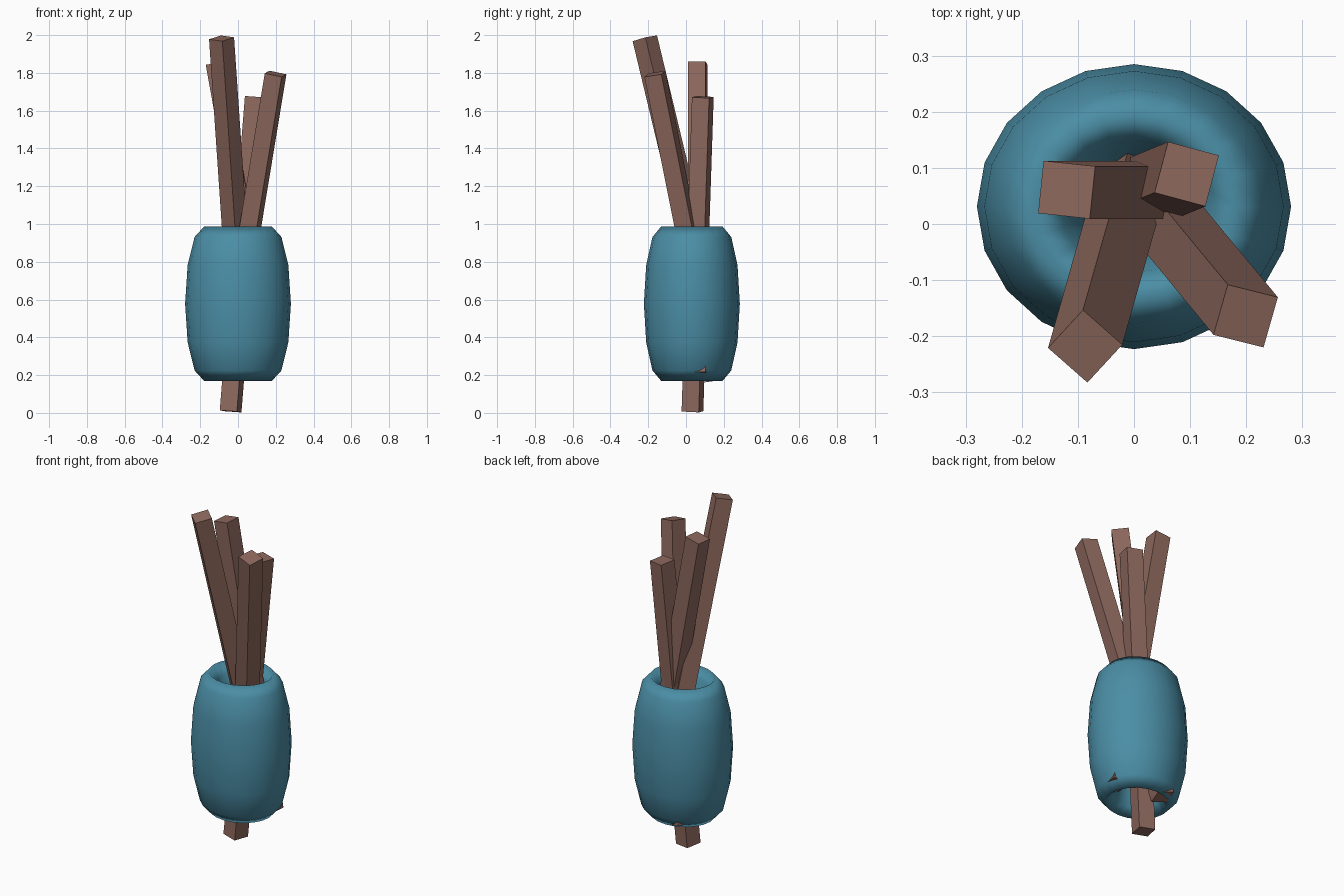
import bpy
from math import radians
from mathutils import Vector, Quaternion

if "Cube" in bpy.data.objects:
    bpy.data.objects.remove(bpy.data.objects["Cube"])


def material(name, color):
    m = bpy.data.materials.new(name)
    m.diffuse_color = (*color, 1)
    m.use_nodes = True
    m.node_tree.nodes["Principled BSDF"].inputs["Base Color"].default_value = m.diffuse_color
    return m


teal = material("teal_glaze", (0.07, 0.27, 0.38))
brown = material("brown_wood", (0.27, 0.14, 0.11))

# Barrel-shaped open pot: a ring stretched upward
bpy.ops.mesh.primitive_torus_add(major_segments=20, minor_segments=12,
                                 major_radius=0.18, minor_radius=0.10,
                                 location=(0, 0.031, 0.578))
pot = bpy.context.object
pot.name = "pot"
pot.scale = (1, 0.907, 4.08)
bpy.ops.object.transform_apply(location=False, rotation=False, scale=True)
bpy.ops.object.shade_smooth()
pot.data.materials.append(teal)

LENGTH, WIDTH = 1.67, 0.094


def stick(name, top, slope, twist):
    """Square stick hanging down from its top centre, leaning by slope per unit z."""
    top = Vector(top)
    axis = Vector((*slope, 1)).normalized()
    bpy.ops.mesh.primitive_cube_add(size=1)
    ob = bpy.context.object
    ob.name = name
    ob.scale = (WIDTH, WIDTH, LENGTH)
    ob.location = top - axis * LENGTH / 2
    ob.rotation_mode = 'QUATERNION'
    lean = Vector((0, 0, 1)).rotation_difference(axis)
    ob.rotation_quaternion = lean @ Quaternion((0, 0, 1), radians(twist))
    ob.data.materials.append(brown)


# Four sticks standing in the pot
stick("tall_stick", (-0.087, -0.218, 1.983), (-0.068, -0.24), -42)
stick("left_stick", (-0.120, 0.061, 1.852), (-0.18, 0.0), -6)
stick("back_stick", (0.094, 0.089, 1.672), (0.08, 0.033), -15)
stick("right_stick", (0.199, -0.164, 1.795), (0.165, -0.20), -15)
